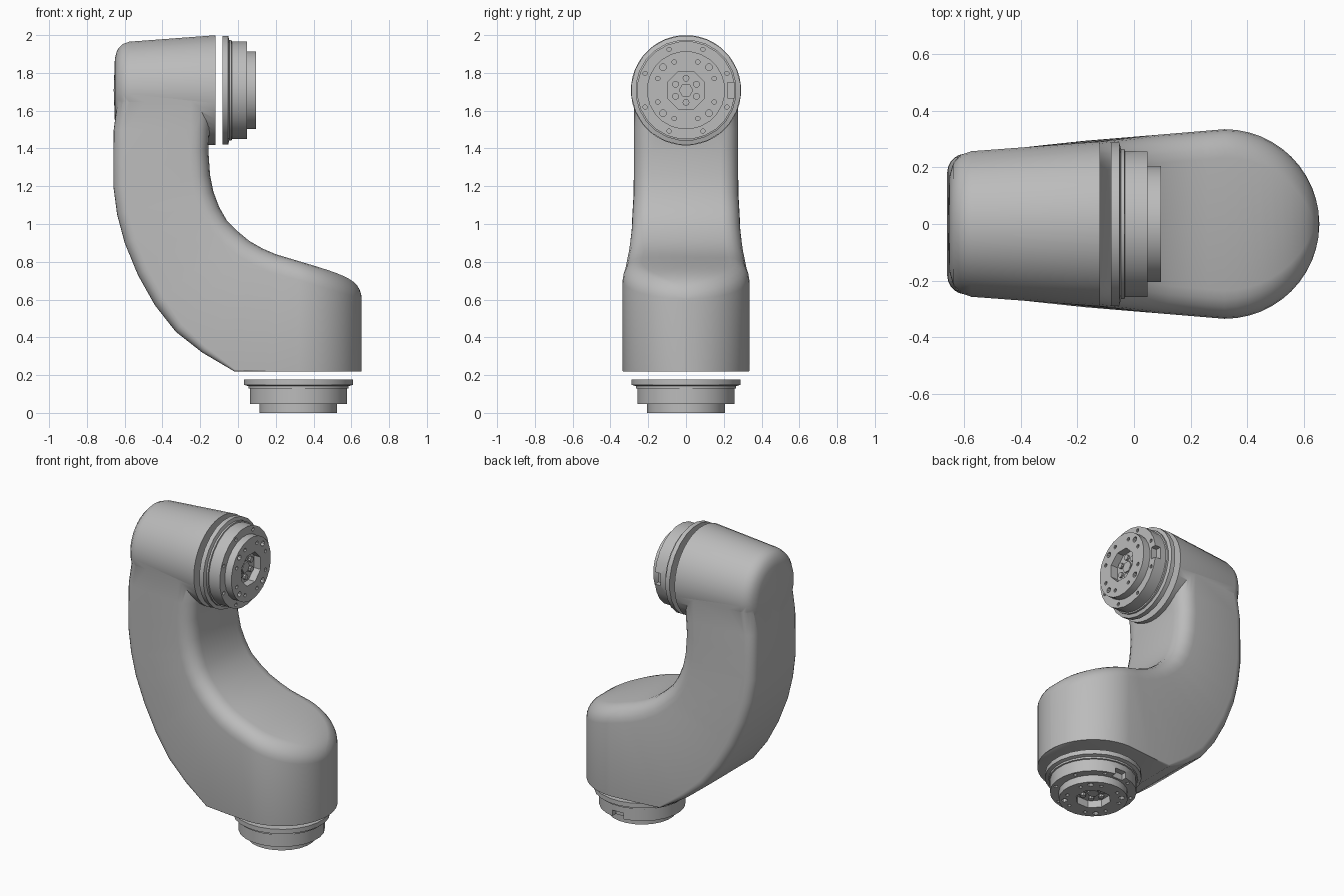
import bpy, bmesh, math
from mathutils import Matrix, Vector

cube = bpy.data.objects.get("Cube")
if cube:
    bpy.data.objects.remove(cube, do_unlink=True)

grey = bpy.data.materials.new("light grey")
grey.use_nodes = True
grey.diffuse_color = (0.5, 0.5, 0.5, 1)
grey.node_tree.nodes["Principled BSDF"].inputs["Base Color"].default_value = grey.diffuse_color


def make_object(name, bm):
    bmesh.ops.recalc_face_normals(bm, faces=bm.faces)
    mesh = bpy.data.meshes.new(name)
    bm.to_mesh(mesh)
    bm.free()
    mesh.materials.append(grey)
    ob = bpy.data.objects.new(name, mesh)
    bpy.context.scene.collection.objects.link(ob)
    return ob


def activate(ob):
    bpy.ops.object.select_all(action='DESELECT')
    ob.select_set(True)
    bpy.context.view_layer.objects.active = ob


def boolean(ob, other, operation):
    mod = ob.modifiers.new(operation.lower(), 'BOOLEAN')
    mod.operation, mod.solver, mod.object = operation, 'EXACT', other
    activate(ob)
    bpy.ops.object.modifier_apply(modifier=mod.name)
    bpy.data.objects.remove(other, do_unlink=True)


def loft(bm, rings):
    """Skin closed rings of points and cap both ends."""
    rows = [[bm.verts.new(p) for p in ring] for ring in rings]
    for a, b in zip(rows, rows[1:]):
        for i in range(len(a)):
            j = (i + 1) % len(a)
            bm.faces.new((a[i], a[j], b[j], b[i]))
    bm.faces.new(rows[0])
    bm.faces.new(rows[-1])


def revolve(bm, profile, sides, matrix=Matrix()):
    """Turn (radius, height) pairs about the z axis, then place with matrix."""
    turns = [math.tau * (k + 0.5) / sides for k in range(sides)]
    loft(bm, [[matrix @ Vector((r * math.cos(t), r * math.sin(t), h)) for t in turns]
              for r, h in profile])


def cylinder(bm, radius, x, y, low, high, sides):
    revolve(bm, [(radius, low), (radius, high)], sides, Matrix.Translation((x, y, 0)))


# Arm: rounded-rectangle sections lofted between outer and inner edge curves
HUB_X, HUB_R, FILLET = 0.32, 0.335, 0.1


def half_width(x):
    if x < HUB_X:
        return HUB_R - 0.083 * (HUB_X - x)
    return math.sqrt(max(HUB_R ** 2 - (x - HUB_X) ** 2, 0))


def top_height(x):
    return 0.9 - 0.3 * x


def section(outer, inner, scale, outer_radius):
    o, i = Vector((outer[0], 0, outer[1])), Vector((inner[0], 0, inner[1]))
    along, length = (i - o).normalized(), (i - o).length
    half = []
    for end, radius in ((0, outer_radius), (1, FILLET)):
        edge = i if end else o
        radius = min(radius, half_width(edge.x) * 0.98)
        for k in range(6):
            a = math.pi / 2 * k / 5
            inset = radius * (1 - math.cos(a)) if end else radius * (1 - math.sin(a))
            depth = radius * (1 - math.sin(a)) if end else radius * (1 - math.cos(a))
            p = o + along * (length - depth if end else depth)
            p.y = max(half_width(p.x) * scale - inset, 0.0005)
            if p.x > HUB_X + 0.001:
                # round the rim of the semicircular end
                gap = max(HUB_R - math.hypot(p.x - HUB_X, p.y), 0)
                drop = 0
                if gap < FILLET:
                    drop = FILLET - math.sqrt(FILLET ** 2 - (FILLET - gap) ** 2)
                p.z = min(p.z, top_height(p.x) - drop)
            half.append(p)
    return half + [Vector((p.x, -p.y, p.z)) for p in reversed(half)]


stations = [
    ((-.63, 1.71), (-.15, 1.71), .96, .07), ((-.658, 1.5), (-.15, 1.5), .96, .06),
    ((-.66, 1.35), (-.157, 1.39), .96, .06), ((-.66, 1.2), (-.148, 1.26), .96, .06),
    ((-.64, 1.05), (-.13, 1.17), .96, .06), ((-.6, .9), (-.1, 1.09), .97, .06),
    ((-.53, .73), (-.06, 1.02), .97, .06), ((-.44, .57), (0, .96), .98, .06),
    ((-.33, .43), (.06, .91), .99, .05), ((-.19, .32), (.13, .87), 1, .035),
    ((-.02, .22), (.2, .84), 1, .01), ((.15, .22), (.26, .822), 1, .001),
]
rings = [section(*s) for s in stations]
for k in range(13):
    x = HUB_X + HUB_R * math.sin(math.radians(89.5) * k / 12)
    rings.append(section((x, 0.22), (x, top_height(x)), 1, .001))
bm = bmesh.new()
loft(bm, rings)
arm = make_object("arm_body", bm)

# Upper barrel: tapered drum merged into the top of the arm
BARREL_Z = 1.708
bm = bmesh.new()
barrel_profile = [(.001, -.658), (.17, -.652), (.215, -.639), (.245, -.612),
                  (.258, -.575), (.292, -.12), (.001, -.12)]
revolve(bm, barrel_profile, 40,
        Matrix.Translation((0, 0, BARREL_Z)) @ Matrix.Rotation(math.pi / 2, 4, 'Y'))
boolean(arm, make_object("barrel", bm), 'UNION')


# Joint flange: stepped disc with a socket, screw holes and a rim notch
def joint_flange(name, matrix):
    bm = bmesh.new()
    revolve(bm, [(.001, 0), (.29, 0), (.29, .03), (.268, .036), (.268, .048),
                 (.26, .05), (.26, .13), (.207, .13), (.207, .178), (.001, .178)], 24)
    flange = make_object(name, bm)

    bm = bmesh.new()
    cylinder(bm, .107, 0, 0, .13, .2, 8)
    for k in range(8):
        a = math.tau * (k + 0.5) / 8
        c, s = math.cos(a), math.sin(a)
        cylinder(bm, .012, .162 * c, .162 * s, .15, .2, 8)
        cylinder(bm, .012, .234 * c, .234 * s, .11, .145, 8)
    for k in range(4):
        a = math.tau * (k + 0.5) / 4
        cylinder(bm, .018, .172 * math.cos(a), .172 * math.sin(a), .15, .2, 8)
    bmesh.ops.create_cube(bm, size=1, matrix=Matrix.Translation((0, .245, .12))
                          @ Matrix.Diagonal((.08, .05, .06, 1)))
    cutter = make_object("cutter", bm)
    cutter.hide_render = True
    boolean(flange, cutter, 'DIFFERENCE')

    # Socket screws around a central hexagon
    bm = bmesh.new()
    for k in range(6):
        a = math.tau * k / 6
        cylinder(bm, .018, .064 * math.cos(a), .064 * math.sin(a), .128, .145, 10)
    cylinder(bm, .038, 0, 0, .128, .14, 6)
    screws = make_object(name + "_screws", bm)
    flange.matrix_world = screws.matrix_world = matrix
    return [flange, screws]


parts = [arm]
parts += joint_flange("upper_flange", Matrix.Translation((-.082, 0, BARREL_Z))
                      @ Matrix.Rotation(math.pi / 2, 4, 'Y'))
parts += joint_flange("lower_flange", Matrix.Translation((HUB_X, 0, .178))
                      @ Matrix.Rotation(math.pi, 4, 'Y'))

for ob in parts:
    activate(ob)
    bpy.ops.object.shade_smooth_by_angle(angle=math.radians(35))
